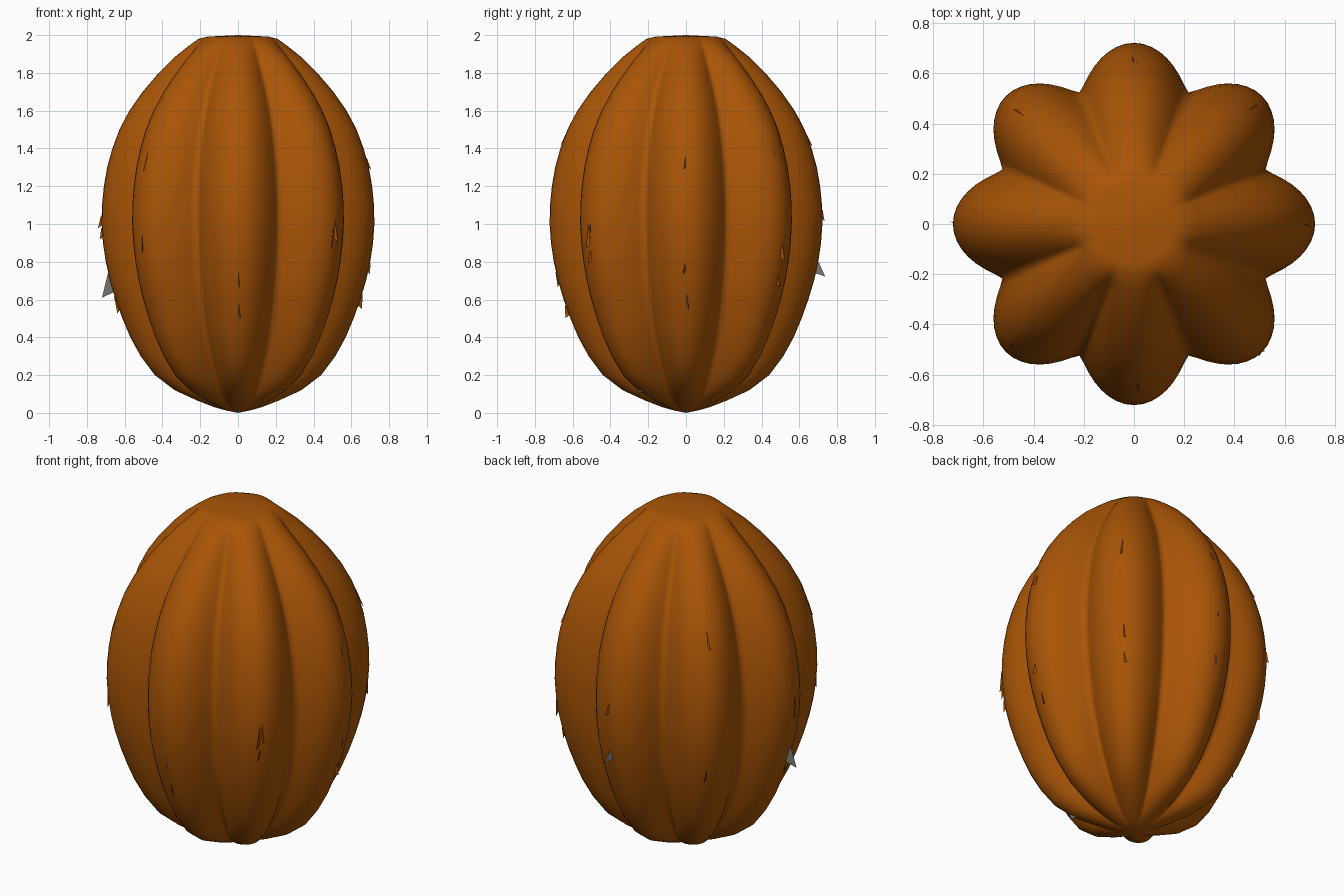
import bpy, bmesh, math, random

if "Cube" in bpy.data.objects:
    bpy.data.objects.remove(bpy.data.objects["Cube"])

LOBES = 8
SEG = 128
random.seed(4)

# height, crest radius, valley radius
PROFILE = [
    (0.012, 0.06, 0.055), (0.03, 0.125, 0.11), (0.065, 0.215, 0.17), (0.12, 0.335, 0.235),
    (0.20, 0.44, 0.30), (0.30, 0.515, 0.37), (0.40, 0.57, 0.425), (0.50, 0.612, 0.47),
    (0.60, 0.648, 0.505), (0.70, 0.678, 0.53), (0.80, 0.70, 0.548), (0.90, 0.715, 0.56),
    (1.00, 0.722, 0.567), (1.10, 0.72, 0.568), (1.20, 0.71, 0.56), (1.30, 0.693, 0.547),
    (1.40, 0.665, 0.525), (1.50, 0.628, 0.495), (1.60, 0.575, 0.455), (1.70, 0.505, 0.40),
    (1.80, 0.42, 0.335), (1.88, 0.34, 0.278), (1.94, 0.265, 0.237), (1.98, 0.21, 0.205),
    (1.992, 0.16, 0.16),
]


def material(name, color):
    m = bpy.data.materials.new(name)
    m.diffuse_color = color
    m.use_nodes = True
    m.node_tree.nodes["Principled BSDF"].inputs["Base Color"].default_value = m.diffuse_color
    return m


skin = material("burnt orange skin", (0.40, 0.09, 0.002, 1))
grey = material("grey flake", (0.20, 0.20, 0.18, 1))


def finish(name, bm, mat, smooth):
    mesh = bpy.data.meshes.new(name)
    bm.to_mesh(mesh)
    bm.free()
    mesh.materials.append(mat)
    if smooth:
        mesh.shade_smooth()
    bpy.context.collection.objects.link(bpy.data.objects.new(name, mesh))


def ring(bm, z, crest, valley):
    """One lobed cross-section."""
    verts = []
    for i in range(SEG):
        a = 2 * math.pi * i / SEG
        c = math.cos(a * LOBES / 2)
        k = (math.sqrt(c * c + 0.004) - 0.063) / (math.sqrt(1.004) - 0.063)
        r = valley + (crest - valley) * k
        verts.append(bm.verts.new((r * math.cos(a), r * math.sin(a), z)))
    return verts


# Ribbed pod body
bm = bmesh.new()
rings = [ring(bm, *p) for p in PROFILE]
for lo, hi in zip(rings, rings[1:]):
    for i in range(SEG):
        j = (i + 1) % SEG
        bm.faces.new((lo[i], lo[j], hi[j], hi[i]))

# Closed bottom tip and nearly flat crown
tip = bm.verts.new((0, 0, 0))
crown = bm.verts.new((0, 0, 2))
for i in range(SEG):
    j = (i + 1) % SEG
    bm.faces.new((tip, rings[0][j], rings[0][i]))
    bm.faces.new((crown, rings[-1][i], rings[-1][j]))
finish("ribbed_pod", bm, skin, True)


def crest_radius(z):
    for (z0, r0, _), (z1, r1, _) in zip(PROFILE, PROFILE[1:]):
        if z0 <= z <= z1:
            return r0 + (r1 - r0) * (z - z0) / (z1 - z0)


def flake(bm, angle, z, h, out, side):
    """A torn triangle standing off a lobe crest."""
    def point(r, s, zz):
        return bm.verts.new((r * math.cos(angle) - s * math.sin(angle),
                             r * math.sin(angle) + s * math.cos(angle), zz))
    bm.faces.new((point(crest_radius(z) - 0.005, 0, z),
                  point(crest_radius(z) + out, side, z - 0.3 * h),
                  point(crest_radius(z + h) + 0.002, side * 0.3, z + h)))


# Small torn skin flakes along the crests
bm = bmesh.new()
for lobe in range(LOBES):
    for n in range(3):
        flake(bm, lobe * math.pi / 4, random.uniform(0.5, 1.55), random.uniform(0.04, 0.1),
              random.uniform(0.005, 0.02), random.uniform(-0.025, 0.025))
finish("skin_flakes", bm, skin, False)

# Three grey flakes: left, back and low on the right
bm = bmesh.new()
flake(bm, math.pi, 0.64, 0.10, 0.06, 0.02)
flake(bm, math.pi / 2, 0.74, 0.06, 0.05, -0.03)
flake(bm, -math.pi / 4, 0.11, 0.02, 0.03, -0.02)
finish("grey_flakes", bm, grey, False)
